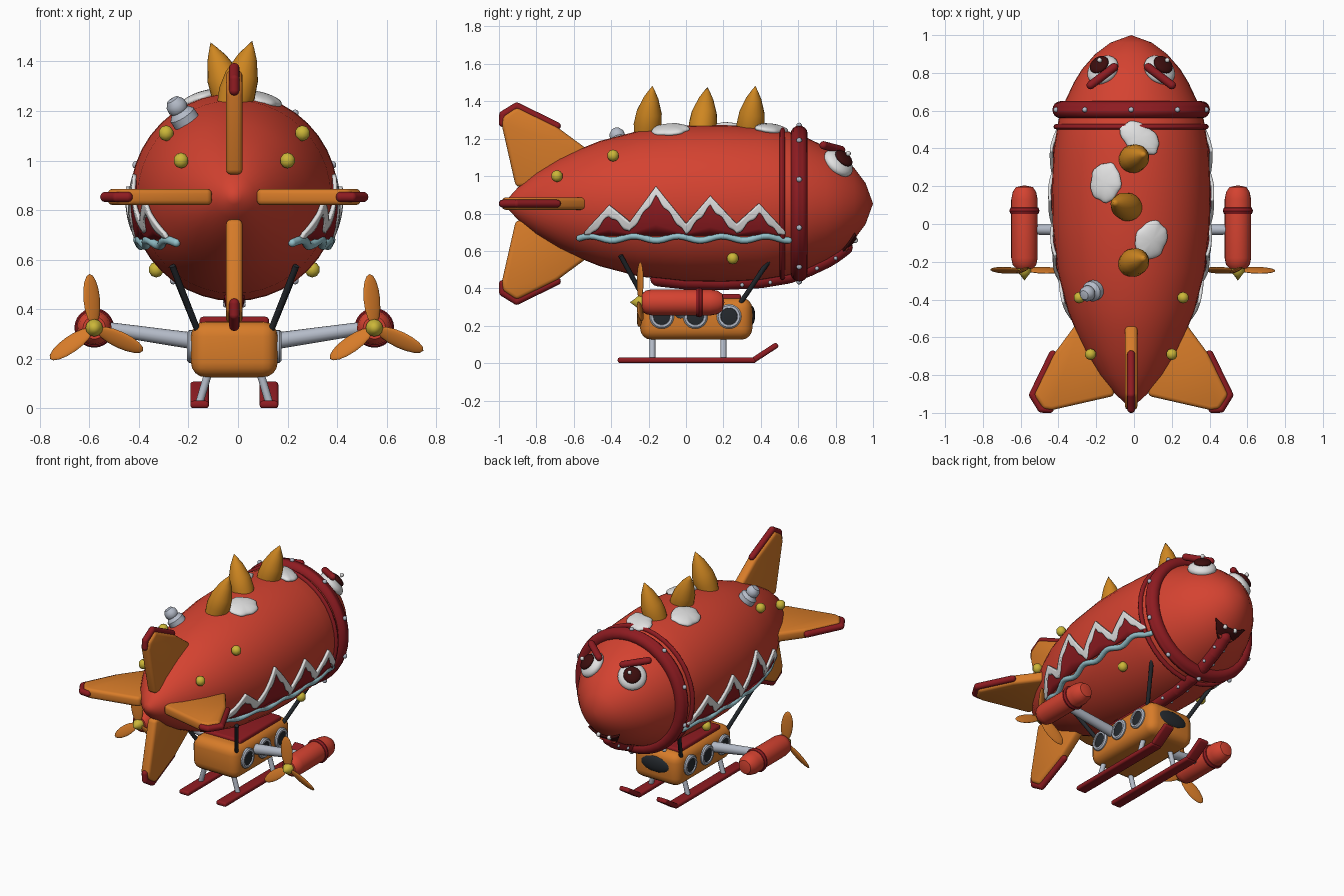
import bpy, bmesh, math
from math import sin, cos, pi, sqrt, radians
from mathutils import Vector, Matrix

if "Cube" in bpy.data.objects:
    bpy.data.objects.remove(bpy.data.objects["Cube"])


def material(name, *rgb):
    m = bpy.data.materials.new(name)
    m.use_nodes = True
    m.diffuse_color = (*rgb, 1)
    m.node_tree.nodes["Principled BSDF"].inputs["Base Color"].default_value = (*rgb, 1)
    return m


RED = material("hull red", .66, .055, .03)
DARK_RED = material("dark red", .27, .011, .015)
ORANGE = material("orange", .68, .2, .022)
GOLD = material("gold", .62, .24, .015)
YELLOW = material("yellow", .6, .47, .04)
WHITE = material("white", .75, .75, .75)
SILVER = material("silver", .46, .5, .58)
BLUE = material("pale blue", .3, .54, .6)
BLACK = material("near black", .018, .022, .027)
BROWN = material("deep brown", .045, .004, .004)

ZC = .853      # hull axis height
SHIFT = -.015  # hull axis offset in x
HULL = [(-.96, 0), (-.95, .03), (-.9, .085), (-.8, .165), (-.675, .24), (-.56, .295),
        (-.46, .335), (-.25, .39), (0, .417), (.2, .42), (.4, .41), (.55, .385),
        (.65, .35), (.75, .303), (.82, .26), (.9, .19), (.96, .11), (1, 0)]


def interp(pts, t):
    for (a, b), (c, d) in zip(pts, pts[1:]):
        if a <= t <= c:
            return b + (d - b) * (t - a) / (c - a)
    return pts[0][1] if t < pts[0][0] else pts[-1][1]


def on_hull(x, y):
    """Point and outward normal on the upper hull."""
    r = interp(HULL, y)
    slope = (interp(HULL, y + .04) - interp(HULL, y - .04)) / .08
    z = sqrt(r * r - x * x)
    return Vector((x, y, ZC + z)), Vector((x / r, -slope, z / r)).normalized()


def finish(name, bm, mat, angle=40):
    bmesh.ops.remove_doubles(bm, verts=bm.verts, dist=1e-5)
    bmesh.ops.recalc_face_normals(bm, faces=bm.faces)
    me = bpy.data.meshes.new(name)
    bm.to_mesh(me)
    bm.free()
    me.materials.append(mat)
    me.shade_smooth()
    me.set_sharp_from_angle(angle=radians(angle))
    o = bpy.data.objects.new(name, me)
    o.location.x = SHIFT
    bpy.context.collection.objects.link(o)
    return o


def aim(base, d):
    return Matrix.Translation(base) @ Vector(d).to_track_quat('Z', 'Y').to_matrix().to_4x4()


def lathe(name, prof, base, d, mat, seg=24, angle=40):
    """Turn (radius, height) points about the axis d."""
    bm, m = bmesh.new(), aim(base, d)
    rings = [[bm.verts.new(m @ Vector((r * cos(2 * pi * i / seg), r * sin(2 * pi * i / seg), h)))
              for i in range(seg)] for r, h in prof]
    for a, b in zip(rings, rings[1:]):
        for i in range(seg):
            j = (i + 1) % seg
            bm.faces.new((a[i], a[j], b[j], b[i]))
    for ring, (r, h) in ((rings[0], prof[0]), (rings[-1], prof[-1])):
        if r > 0:
            bm.faces.new(ring)
    return finish(name, bm, mat, angle)


def rod(name, a, b, r, mat, r2=None, seg=12):
    d = Vector(b) - Vector(a)
    return lathe(name, [(r, 0), (r2 or r, d.length)], a, d, mat, seg)


def ball(name, m, scale, mat, seg=16, wobble=0):
    bm = bmesh.new()
    bmesh.ops.create_uvsphere(bm, u_segments=seg, v_segments=seg // 2, radius=1)
    for v in bm.verts:
        a = math.atan2(v.co.y, v.co.x)
        k = 1 + wobble * (sin(5 * a) + .6 * sin(9 * a + 1))
        v.co.x, v.co.y = v.co.x * k, v.co.y * k
    bm.transform(m @ Matrix.Diagonal((*scale, 1)))
    return finish(name, bm, mat, 60)


def dot(name, p, r, mat):
    return ball(name, Matrix.Translation(p), (r, r, r), mat, 10)


def box(name, size, centre, bevel, mat, tilt=0):
    bm = bmesh.new()
    bmesh.ops.create_cube(bm, size=1)
    bm.transform(Matrix.Diagonal((*size, 1)))
    bmesh.ops.bevel(bm, geom=bm.edges[:], offset=bevel, segments=4, profile=.5, affect='EDGES')
    bm.transform(Matrix.Translation(centre) @ Matrix.Rotation(tilt, 4, 'X'))
    return finish(name, bm, mat)


def tube(name, pts, r, mat, m=Matrix()):
    """Round bar along a path, with a ball at each end and joint."""
    bm, seg = bmesh.new(), 12
    pts = [m @ Vector(p) for p in pts]
    for a, b in zip(pts, pts[1:]):
        bmesh.ops.create_cone(bm, segments=seg, radius1=r, radius2=r, depth=(b - a).length,
                              matrix=aim((a + b) / 2, b - a))
    for p in pts:
        bmesh.ops.create_uvsphere(bm, u_segments=seg, v_segments=6, radius=r,
                                  matrix=Matrix.Translation(p))
    return finish(name, bm, mat)


def patch(name, columns, mat, thick):
    """Sheet through columns of points, thickened."""
    bm = bmesh.new()
    grid = [[bm.verts.new(p) for p in c] for c in columns]
    for a, b in zip(grid, grid[1:]):
        for i in range(len(a) - 1):
            bm.faces.new((a[i], b[i], b[i + 1], a[i + 1]))
    o = finish(name, bm, mat)
    mod = o.modifiers.new("thickness", 'SOLIDIFY')
    mod.thickness, mod.offset = thick, 0


# Hull, collars and keel
lathe("hull", [(r, y) for y, r in HULL], (0, 0, ZC), (0, 1, 0), RED, 40, 60)
for name, y, R, r, h in (("collar", .605, .375, .042, .045), ("thin_collar", .515, .395, .016, .014)):
    lathe(name, [(R + r * cos(t * pi / 8), h * sin(t * pi / 8)) for t in range(17)],
          (0, y, ZC), (0, 1, 0), DARK_RED, 40)
for i in range(10):
    a = i * pi / 5
    dot("collar_rivet", (.418 * sin(a), .605, ZC + .418 * cos(a)), .015, SILVER)
ys = [-.15 + i * .05 for i in range(21)]
tube("keel", [(0, y, ZC - interp(HULL, y)) for y in ys], .042, DARK_RED)
for y in (.3, .45, .7, .8):
    for s in (-1, 1):
        dot("keel_rivet", (s * .036, y, ZC - interp(HULL, y) - .02), .011, SILVER)

# Tail fins with trimmed tips
FIN = [(-.54, .1), (-.5, .27), (-.69, .41), (-.905, .515), (-.98, .465), (-.985, .42), (-.91, .09)]
TRIM = [(-.98, .43), (-.978, .475), (-.905, .52), (-.69, .415)]
for k in range(4):
    m = Matrix.Translation((0, 0, ZC)) @ Matrix.Rotation(k * pi / 2, 4, 'Y')
    bm = bmesh.new()
    f = bm.faces.new([bm.verts.new((-.033, y, r)) for y, r in FIN])
    new = bmesh.ops.extrude_face_region(bm, geom=[f])["geom"]
    bmesh.ops.translate(bm, vec=(.066, 0, 0), verts=[v for v in new if isinstance(v, bmesh.types.BMVert)])
    bmesh.ops.bevel(bm, geom=bm.edges[:], offset=.02, segments=3, profile=.5, affect='EDGES')
    bm.transform(m)
    finish("tail_fin", bm, ORANGE)
    tube("fin_trim", [(0, y, r) for y, r in TRIM], .021, DARK_RED, m)

# Back spikes and pale patches
for x, y, dx in ((0, .34, .07), (-.005, .085, -.09), (0, -.21, .07)):
    lathe("back_spike", [(.062, -.05), (.075, .04), (.068, .11), (.04, .19), (.018, .23), (0, .26)],
          (x, y, 1.235), (dx, .03, .24), GOLD, 20, 60)
for x, y, a, b in ((.045, .455, .115, .075), (-.135, .22, .105, .085), (.105, -.085, .105, .085)):
    p, n = on_hull(x, y)
    ball("back_patch", aim(p, n) , (a, b, .028), WHITE, 32, .04)

# Top vent
p, n = on_hull(-.195, -.35)
lathe("vent", [(.055, -.02), (.055, .03), (.042, .045), (.036, .05), (.042, .06), (.04, .085),
               (.025, .105), (0, .11)], p, n, SILVER, 16)

# Sides: bumps, jagged peaks and wavy line
PEAKS = [(-.54, .7), (-.41, .84), (-.3, .75), (-.16, .94), (0, .74), (.13, .89), (.27, .74),
         (.39, .85), (.53, .7)]


def side_point(s, y, z, off):
    r = interp(HULL, y) + off
    return Vector((s * sqrt(r * r - (z - ZC) ** 2), y, z))


def side_strip(name, s, low, high, off, mat):
    cols = []
    for i in range(108):
        y = -.54 + i * .01
        a, b = low(y), high(y)
        cols.append([side_point(s, y, a + (b - a) * t / 4, off) for t in range(5)])
    patch(name, cols, mat, .016)


for s in (-1, 1):
    for x, y, z in ((.275, -.39, 1.11), (.215, -.69, 1.0), (.315, .25, .56)):
        dot("hull_bump", (s * x, y, z), .032, YELLOW)
    side_strip("peak_fill", s, lambda y: .685, lambda y: interp(PEAKS, y) - .02, .004, DARK_RED)
    side_strip("peak_edge", s, lambda y: max(.69, interp(PEAKS, y) - .05 - .008 * sin(y * 90)),
               lambda y: interp(PEAKS, y) + .005, .012, WHITE)
    tube("wavy_line", [side_point(s, -.57 + i * .028, .668 + .012 * sin(i * .75), .008)
                       for i in range(41)], .017, BLUE)

# Face: eyes and brows
for s in (-1, 1):
    p, n = on_hull(s * .15, .815)
    ball("eye_white", aim(p, n), (.09, .09, .045), WHITE, 24)
    q = p + n * .032 + Vector((s * .005, .01, .005))
    ball("pupil", aim(q, n), (.055, .055, .022), BROWN, 20)
    dot("eye_glint", q + n * .02 + Vector((.012, .012, .012)), .014, WHITE)
    tube("brow", [(s * .215, .735, 1.165), (s * .09, .83, 1.14)], .022, DARK_RED)

# Mouth, tongue and teeth
NOSE = [(r, y) for y, r in reversed(HULL) if y > .3]


def face_point(x, z, off):
    return Vector((x, interp(NOSE, sqrt(x * x + (z - ZC) ** 2)) + off, z - off))


def smile(name, w, top, bottom, rim, off, mat):
    cols = []
    for i in range(21):
        u = i / 10 - 1
        a, b = top + (rim - top) * u * u, bottom + (rim - bottom) * u * u
        cols.append([face_point(w * u, a + (b - a) * t / 4, off) for t in range(5)])
    patch(name, cols, mat, .012)


smile("mouth", .115, .665, .595, .7, .006, BROWN)
smile("tongue", .06, .625, .605, .628, .012, RED)
for s in (-1, 1):
    dot("tooth", face_point(s * .04, .665, .008), .015, WHITE)

# Gondola with roof, windscreen and portholes
box("gondola", (.35, .6, .225), (0, .055, .238), .06, ORANGE)
box("gondola_roof", (.28, .45, .05), (0, .07, .345), .015, DARK_RED)
ball("windscreen", Matrix.Translation((0, .345, .255)), (.115, .025, .055), BLACK, 24)
for s in (-1, 1):
    for y in (-.13, .05, .23):
        lathe("porthole_ring", [(.066, 0), (.066, .02), (.058, .028), (.046, .028), (.044, .018), (0, .018)],
              (s * .163, y, .25), (s, 0, 0), SILVER)
        lathe("porthole_glass", [(.045, 0), (.045, .02), (0, .026)], (s * .163, y, .25), (s, 0, 0), BLACK)

# Struts, skids and engines
for s in (-1, 1):
    rod("rear_strut", (s * .15, -.21, .32), (s * .25, -.35, .575), .013, BLACK)
    rod("front_strut", (s * .15, .29, .32), (s * .25, .455, .565), .013, BLACK)
    box("skid", (.075, .74, .03), (s * .14, .005, .016), .012, DARK_RED)
    box("skid_tip", (.075, .155, .03), (s * .14, .425, .058), .012, DARK_RED, radians(33))
    for y in (-.18, .2):
        rod("skid_leg", (s * .14, y, .025), (s * .1, y, .16), .016, SILVER)
    rod("engine_arm", (s * .15, -.03, .27), (s * .53, -.03, .325), .034, SILVER, .026, 16)
    c = Vector((s * .565, 0, .325))
    lathe("engine", [(0, -.235), (.045, -.235), (.063, -.215), (.07, -.18), (.07, .13), (.062, .17),
                     (.045, .195), (0, .205)], c, (0, 1, 0), RED)
    lathe("engine_band", [(.06, .05), (.074, .054), (.08, .07), (.074, .086), (.06, .09)],
          c, (0, 1, 0), DARK_RED)
    lathe("propeller_hub", [(.035, 0), (.035, .025), (.022, .04), (0, .07)],
          c + Vector((0, -.23, 0)), (0, -1, 0), YELLOW, 12)
    for deg in (-5, 115, 235):
        m = (Matrix.Translation(c + Vector((0, -.245, 0))) @ Matrix.Rotation(radians(deg), 4, 'Y')
             @ Matrix.Translation((0, 0, .115)) @ Matrix.Rotation(.45, 4, 'Z'))
        ball("propeller_blade", m, (.037, .01, .103), ORANGE, 16)
